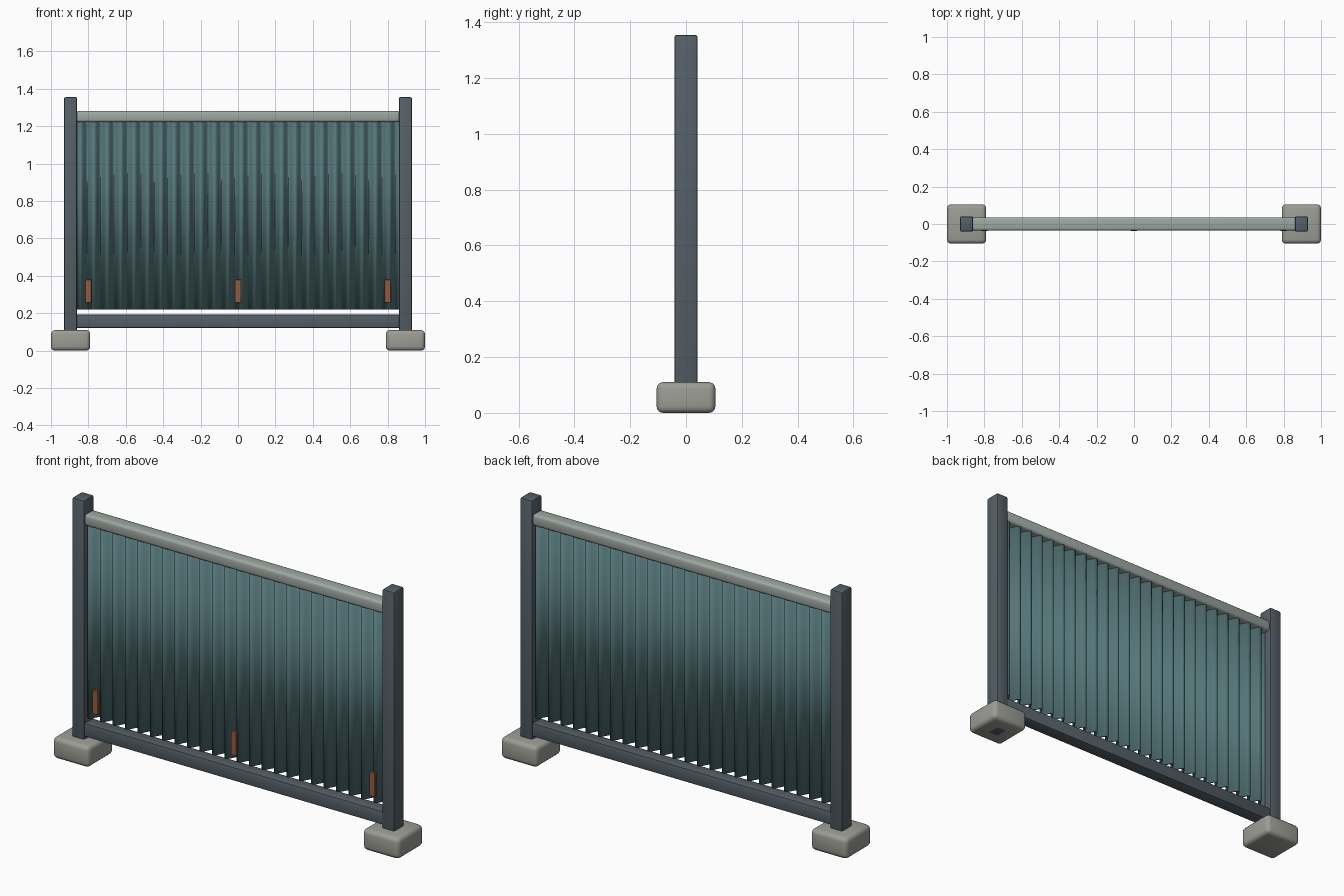
import bpy, bmesh, math

if "Cube" in bpy.data.objects:
    bpy.data.objects.remove(bpy.data.objects["Cube"])


def material(name, color):
    m = bpy.data.materials.new(name)
    m.diffuse_color = (*color, 1)
    m.use_nodes = True
    m.node_tree.nodes["Principled BSDF"].inputs["Base Color"].default_value = m.diffuse_color
    return m


slate = material("slate_metal", (0.09, 0.115, 0.135))
teal = material("teal_sheet", (0.09, 0.18, 0.19))
stone = material("concrete", (0.33, 0.34, 0.30))
pale = material("pale_cap", (0.34, 0.39, 0.36))
rust = material("rust", (0.30, 0.11, 0.055))


def finish(name, bm, mat):
    me = bpy.data.meshes.new(name)
    bm.to_mesh(me)
    bm.free()
    me.materials.append(mat)
    ob = bpy.data.objects.new(name, me)
    bpy.context.collection.objects.link(ob)
    bpy.ops.object.select_all(action='DESELECT')
    ob.select_set(True)
    bpy.context.view_layer.objects.active = ob
    bpy.ops.object.shade_smooth_by_angle(angle=math.radians(35))
    return ob


def box(name, x, y, z, mat, bevel, segments=2):
    """Rounded box from (min, max) ranges."""
    bm = bmesh.new()
    bmesh.ops.create_cube(bm, size=1)
    for v in bm.verts:
        for i, (lo, hi) in enumerate((x, y, z)):
            v.co[i] = (lo + hi) / 2 + v.co[i] * (hi - lo)
    bmesh.ops.bevel(bm, geom=bm.edges[:], offset=bevel, segments=segments,
                    profile=0.5, affect='EDGES')
    return finish(name, bm, mat)


# Posts and their concrete feet
for side, s in (("left", -1), ("right", 1)):
    box(side + "_post", (s * 0.895 - 0.035, s * 0.895 + 0.035), (-0.041, 0.041),
        (0.0, 1.355), slate, 0.008)
    box(side + "_foot", (s * 0.895 - 0.105, s * 0.895 + 0.105), (-0.105, 0.105),
        (0.0, 0.11), stone, 0.022, 3)

# Horizontal rails
box("bottom_rail", (-0.87, 0.87), (-0.035, 0.035), (0.122, 0.192), slate, 0.006)
box("top_cap", (-0.865, 0.865), (-0.036, 0.036), (1.222, 1.282), pale, 0.014, 3)

# Corrugated sheet: a sine wave swept upwards and thickened
WAVES, STEPS, AMP, HALF = 24, 12, 0.024, 0.86
bm = bmesh.new()
prev = None
for i in range(WAVES * STEPS + 1):
    x = -HALF + 2 * HALF * i / (WAVES * STEPS)
    y = -AMP * math.sin(2 * math.pi * i / STEPS)
    pair = [bm.verts.new((x, y, z)) for z in (0.22, 1.24)]
    if prev:
        bm.faces.new((prev[0], pair[0], pair[1], prev[1]))
    prev = pair
sheet = finish("corrugated_panel", bm, teal)
solid = sheet.modifiers.new("thickness", 'SOLIDIFY')
solid.thickness = 0.008
solid.offset = 0

# Rust streaks on the lower front
for name, x in (("left", -0.80), ("middle", 0.0), ("right", 0.80)):
    box(name + "_rust_patch", (x - 0.017, x + 0.017), (-0.037, -0.021),
        (0.255, 0.38), rust, 0.002, 1)
